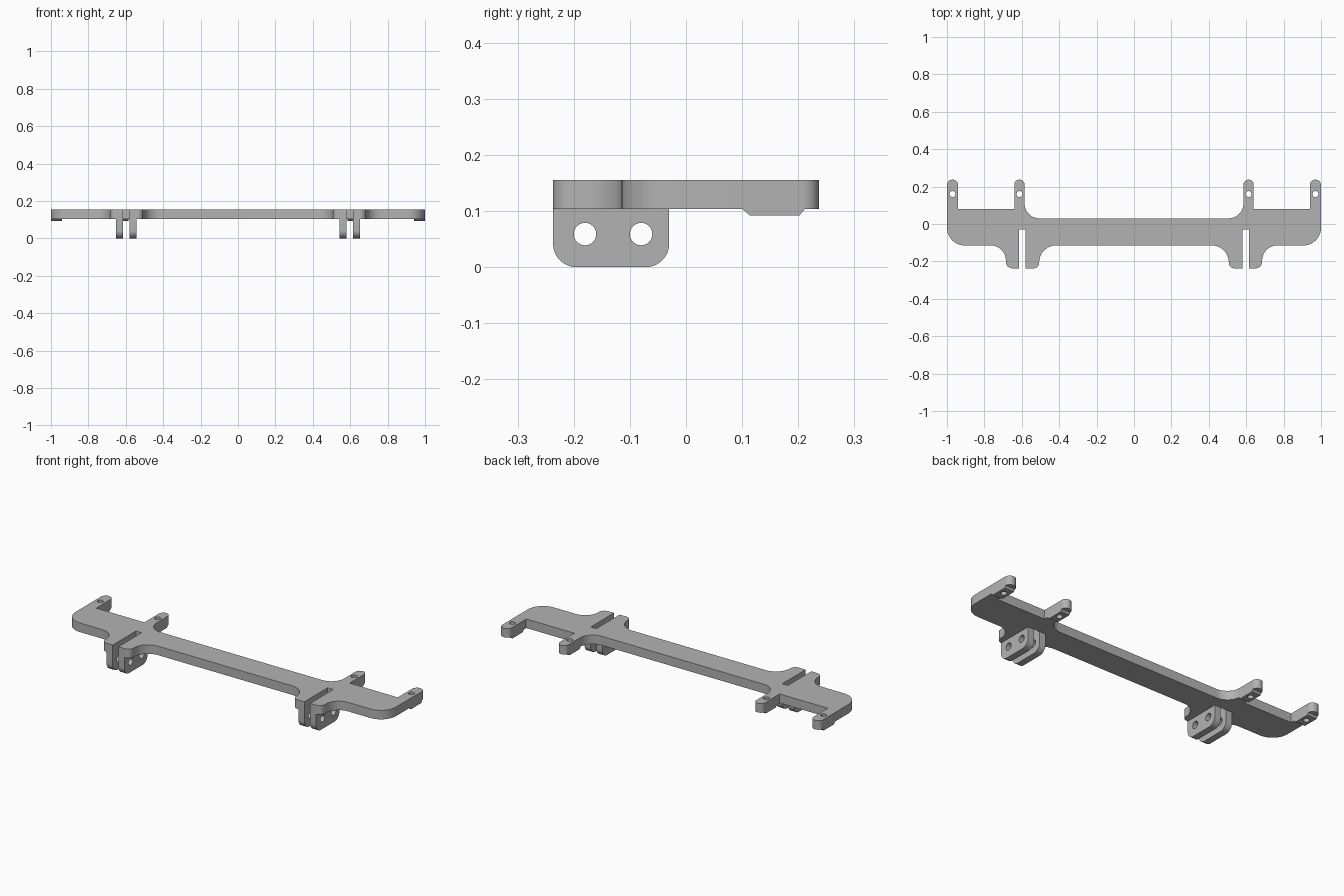
import bpy, bmesh
from math import cos, sin, pi, tan
from mathutils import Matrix, Vector

cube = bpy.data.objects.get("Cube")
if cube:
    bpy.data.objects.remove(cube, do_unlink=True)

grey = bpy.data.materials.new("machined grey")
grey.use_nodes = True
grey.diffuse_color = (0.45, 0.45, 0.45, 1)
grey.node_tree.nodes["Principled BSDF"].inputs["Base Color"].default_value = (0.45, 0.45, 0.45, 1)


def rounded(corners, steps=10):
    """Closed outline from (x, y, radius) corners."""
    out = []
    for i, (x, y, r) in enumerate(corners):
        p = Vector((x, y))
        if r == 0:
            out.append(p)
            continue
        a = (Vector(corners[i - 1][:2]) - p).normalized()
        b = (Vector(corners[(i + 1) % len(corners)][:2]) - p).normalized()
        half = a.angle(b) / 2
        reach = r / tan(half)
        centre = p + (a + b).normalized() * (r / sin(half))
        start, end = p + a * reach - centre, p + b * reach - centre
        sweep = pi - 2 * half
        for k in range(steps + 1):
            t = k / steps
            out.append(centre + (start * sin((1 - t) * sweep) + end * sin(t * sweep)) / sin(sweep))
    return out


def circle(x, y, r, n=24):
    return [Vector((x + r * cos(2 * pi * k / n), y + r * sin(2 * pi * k / n))) for k in range(n)]


def slab(name, loops, low, high, axes=Matrix.Identity(3), shape=None):
    """Fill the loops (holes included) and extrude them from low to high."""
    curve = bpy.data.curves.new(name, 'CURVE')
    curve.dimensions = '2D'
    curve.fill_mode = 'BOTH'
    curve.extrude = (high - low) / 2
    for loop in loops:
        spline = curve.splines.new('POLY')
        spline.points.add(len(loop) - 1)
        for point, p in zip(spline.points, loop):
            point.co = (p.x, p.y, 0, 1)
        spline.use_cyclic_u = True
    helper = bpy.data.objects.new(name + " outline", curve)
    mesh = bpy.data.meshes.new_from_object(helper)
    bpy.data.objects.remove(helper)
    bpy.data.curves.remove(curve)
    bm = bmesh.new()
    bm.from_mesh(mesh)
    bmesh.ops.remove_doubles(bm, verts=bm.verts, dist=1e-5)
    for v in bm.verts:
        v.co.z += (low + high) / 2
        if shape:
            shape(v.co)
        v.co = axes @ v.co
    bmesh.ops.recalc_face_normals(bm, faces=bm.faces)
    bm.to_mesh(mesh)
    bm.free()
    mesh.name = name
    mesh.materials.clear()
    mesh.materials.append(grey)
    obj = bpy.data.objects.new(name, mesh)
    bpy.context.collection.objects.link(obj)
    bpy.ops.object.select_all(action='DESELECT')
    obj.select_set(True)
    bpy.context.view_layer.objects.active = obj
    bpy.ops.object.shade_smooth_by_angle(angle=pi / 6)
    return obj


UNDER, TOP = 0.104, 0.155
ARMS = [(0.585, 0.64), (0.94, 1.0)]

# Main plate: left half of the outline, then its mirror image
half = [
    (0.507, -0.115, 0.09), (0.507, -0.237, 0.03), (0.58, -0.237, 0), (0.58, -0.03, 0),
    (0.615, -0.03, 0), (0.615, -0.237, 0), (0.685, -0.237, 0.035), (0.685, -0.115, 0.08),
    (1, -0.115, 0.095), (1, 0.237, 0.029), (0.94, 0.237, 0.029), (0.94, 0.08, 0),
    (0.64, 0.08, 0), (0.64, 0.237, 0.027), (0.585, 0.237, 0.027), (0.585, 0.03, 0.08),
]
outline = half + [(-x, y, r) for x, y, r in reversed(half)]
holes = [circle(s * (a + b) / 2, 0.16, 0.016) for s in (1, -1) for a, b in ARMS]
slab("mounting_plate", [rounded(outline)] + holes, UNDER, TOP)


# Pads narrow towards the bottom at their front and back ends
def bevel_ends(co):
    if co.z < UNDER - 0.005:
        if co.y < 0.11:
            co.y += 0.014
        elif co.y > 0.2:
            co.y -= 0.01


# Lug profile lies in y-z and is extruded along x
upright = Matrix(((0, 0, 1), (1, 0, 0), (0, 1, 0)))
lug = [rounded([(-0.237, UNDER, 0), (-0.237, 0, 0.042), (-0.03, 0, 0.042), (-0.03, UNDER, 0)]),
       circle(-0.18, 0.059, 0.02), circle(-0.08, 0.059, 0.02)]

for side, s in (("left", 1), ("right", -1)):
    for where, (a, b) in zip(("inner", "outer"), ARMS):
        pad = rounded([(s * a, 0.1, 0), (s * b, 0.1, 0), (s * b, 0.212, 0), (s * a, 0.212, 0)])
        slab(f"{side}_{where}_arm_pad", [pad, circle(s * (a + b) / 2, 0.16, 0.016)],
             0.092, UNDER, shape=bevel_ends)
    for where, (a, b) in zip(("inner", "outer"), ((0.543, 0.58), (0.615, 0.653))):
        low, high = sorted((s * a, s * b))
        slab(f"{side}_{where}_lug", lug, low, high, upright)
